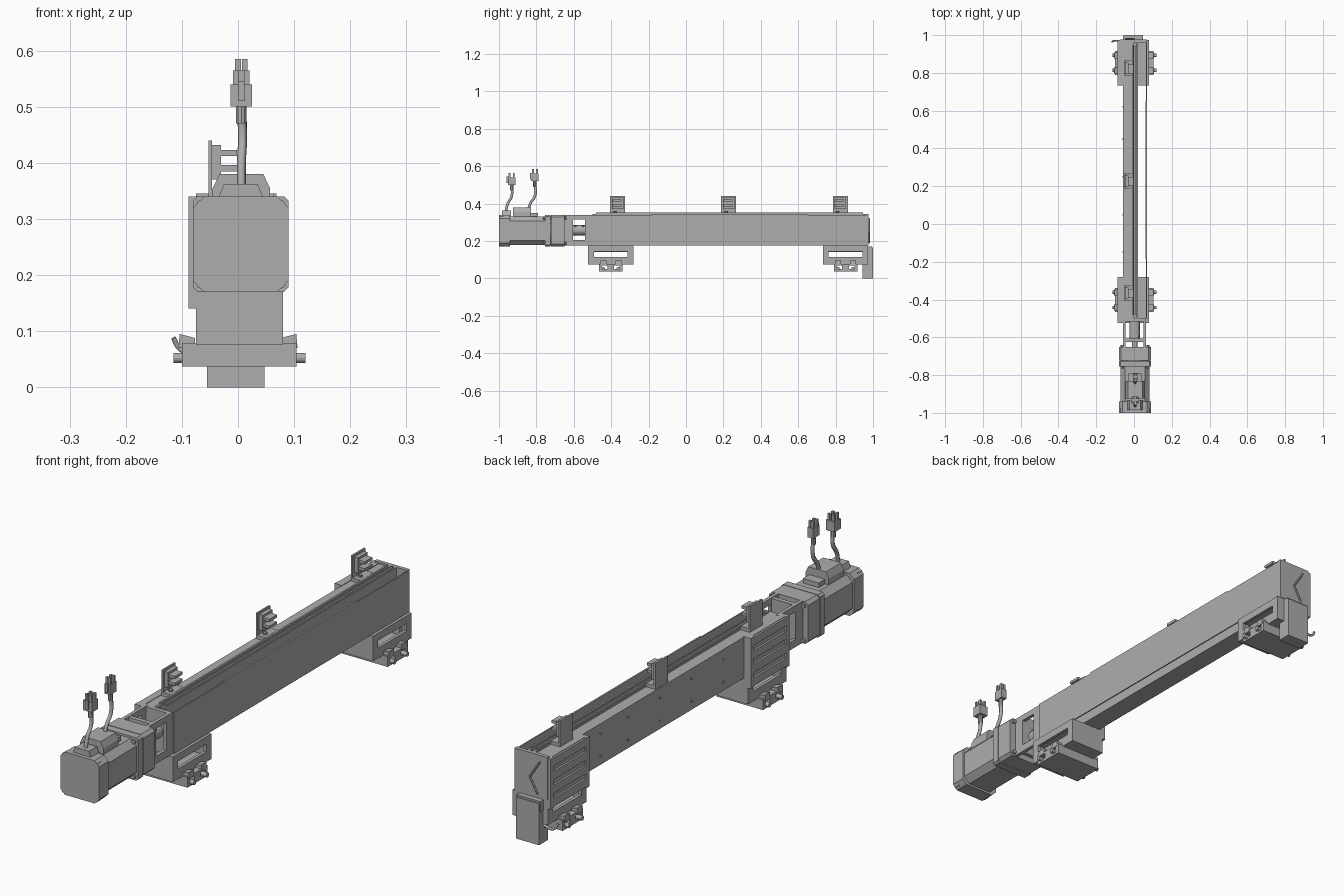
import bpy, bmesh, math
from mathutils import Vector

cube = bpy.data.objects.get("Cube")
if cube:
    bpy.data.objects.remove(cube, do_unlink=True)

grey = bpy.data.materials.new("machine grey")
grey.use_nodes = True
grey.diffuse_color = (0.42, 0.42, 0.42, 1)
grey.node_tree.nodes["Principled BSDF"].inputs["Base Color"].default_value = (0.42, 0.42, 0.42, 1)


def finish(name, bm):
    bmesh.ops.recalc_face_normals(bm, faces=bm.faces)
    mesh = bpy.data.meshes.new(name)
    bm.to_mesh(mesh)
    bm.free()
    mesh.materials.append(grey)
    ob = bpy.data.objects.new(name, mesh)
    bpy.context.collection.objects.link(ob)
    return ob


def box(name, x, y, z):
    """Box from three (low, high) ranges."""
    bm = bmesh.new()
    bmesh.ops.create_cube(bm, size=1)
    for v in bm.verts:
        v.co = [r[0] + (c + 0.5) * (r[1] - r[0]) for c, r in zip(v.co, (x, y, z))]
    return finish(name, bm)


def prism(name, points, y0, y1):
    """Extrude an x-z outline along y."""
    bm = bmesh.new()
    face = bm.faces.new([bm.verts.new((x, y0, z)) for x, z in points])
    out = bmesh.ops.extrude_face_region(bm, geom=[face])
    moved = [v for v in out["geom"] if isinstance(v, bmesh.types.BMVert)]
    bmesh.ops.translate(bm, verts=moved, vec=(0, y1 - y0, 0))
    return finish(name, bm)


def chamfered(name, x, z, c, y0, y1):
    (a, b), (d, e) = x, z
    prism(name, [(a + c, d), (b - c, d), (b, d + c), (b, e - c),
                 (b - c, e), (a + c, e), (a, e - c), (a, d + c)], y0, y1)


def rod(name, start, end, r, sides=12, r2=None):
    a, b = Vector(start), Vector(end)
    bm = bmesh.new()
    bmesh.ops.create_cone(bm, cap_ends=True, segments=sides, radius1=r,
                          radius2=r if r2 is None else r2, depth=(b - a).length)
    bm.transform((b - a).to_track_quat('Z', 'Y').to_matrix().to_4x4())
    bmesh.ops.translate(bm, verts=bm.verts, vec=(a + b) / 2)
    return finish(name, bm)


def cable(name, points, r):
    curve = bpy.data.curves.new(name, 'CURVE')
    curve.dimensions = '3D'
    curve.bevel_depth = r
    curve.bevel_resolution = 1
    curve.resolution_u = 5
    curve.use_fill_caps = True
    s = curve.splines.new('BEZIER')
    s.bezier_points.add(len(points) - 1)
    for p, co in zip(s.bezier_points, points):
        p.co = co
        p.handle_left_type = p.handle_right_type = 'AUTO'
    curve.materials.append(grey)
    ob = bpy.data.objects.new(name, curve)
    bpy.context.collection.objects.link(ob)


def window(name, x, y, z, hy, hz):
    """Plate facing x with a rectangular opening."""
    box(name + "_front", x, (y[0], hy[0]), z)
    box(name + "_back", x, (hy[1], y[1]), z)
    box(name + "_lower", x, hy, (z[0], hz[0]))
    box(name + "_upper", x, hy, (hz[1], z[1]))


# Beam with a grooved top, standing clear of its thin side cover
prism("beam", [(-0.058, 0.175), (0.022, 0.175), (0.022, 0.345), (0.012, 0.345), (0.012, 0.325),
               (0.0, 0.325), (0.0, 0.345), (-0.012, 0.345), (-0.012, 0.338), (-0.058, 0.338)],
      -0.5, 0.965)
box("belt", (0.001, 0.011), (-0.48, 0.94), (0.32, 0.337))
for x in (-0.01, 0.014):
    box("top_rail", (x, x + 0.007), (-0.48, 0.945), (0.34, 0.353))
box("side_cover", (0.064, 0.069), (-0.5, 0.97), (0.175, 0.34))
box("cover_lip", (0.062, 0.069), (-0.185, 0.65), (0.338, 0.345))
box("end_plate", (-0.075, 0.069), (0.962, 0.977), (0.175, 0.345))
for y in (-0.15, 0.05, 0.25, 0.45, 0.62):
    for z in (0.21, 0.3):
        rod("side_screw", (-0.062, y, z), (-0.057, y, z), 0.004, 8)

# End drop box with its fasteners and small lead
box("end_box", (-0.055, 0.047), (0.945, 1.0), (0.0, 0.165))
box("end_box_lid", (-0.058, 0.047), (0.975, 0.995), (0.13, 0.172))
for x in (-0.03, 0.025):
    rod("end_screw", (x, 0.98, 0.15), (x, 1.0, 0.15), 0.007, 8)
rod("end_brace", (-0.045, 0.98, 0.32), (0.0, 0.98, 0.25), 0.004, 6)
rod("end_brace", (0.0, 0.98, 0.25), (-0.035, 0.98, 0.19), 0.004, 6)
cable("end_lead", [(-0.05, 0.97, 0.07), (-0.09, 0.97, 0.062), (-0.105, 0.97, 0.07),
                   (-0.115, 0.965, 0.088)], 0.005)

# Two supports: slotted back plate, hollow foot and cross carriage
for yc in (-0.402, 0.853):
    lo, hi = yc - 0.121, yc + 0.121
    box("back_plate", (-0.08, -0.056), (lo, hi), (0.14, 0.34))
    for z in (0.145, 0.198, 0.252, 0.306):
        box("back_plate_rib", (-0.088, -0.079), (lo + 0.02, hi - 0.02), (z, z + 0.032))
    for y in (lo, hi - 0.02):
        box("back_plate_edge", (-0.088, -0.079), (y, y + 0.02), (0.14, 0.34))
    for x in (-0.075, 0.068):
        window("foot_side", (x, x + 0.012), (lo, hi), (0.075, 0.175),
               (yc - 0.09, yc + 0.09), (0.115, 0.145))
    for y in (lo, hi - 0.012):
        box("foot_wall", (-0.064, 0.069), (y, y + 0.012), (0.075, 0.175))
    box("foot_top", (-0.064, 0.069), (lo, hi), (0.16, 0.175))
    box("foot_floor", (-0.064, 0.069), (lo, hi), (0.075, 0.09))
    # Carriage with through openings
    box("carriage_bottom", (-0.1, 0.104), (yc - 0.063, yc + 0.063), (0.037, 0.05))
    box("carriage_top", (-0.1, 0.104), (yc - 0.063, yc + 0.063), (0.068, 0.078))
    for dy, w in ((-0.055, 0.008), (0, 0.018), (0.055, 0.008)):
        box("carriage_post", (-0.1, 0.104), (yc + dy - w, yc + dy + w), (0.048, 0.07))
    for dy in (-0.04, 0.04):
        rod("cross_rod", (-0.115, yc + dy, 0.052), (0.12, yc + dy, 0.052), 0.009)
        for s in (-1, 1):
            prism("clamp_tab", [(s * 0.077, 0.07), (s * 0.106, 0.07), (s * 0.104, 0.095),
                                (s * 0.077, 0.088)], yc + dy - 0.016, yc + dy + 0.016)

# Three sensor brackets along the top
for yc in (-0.365, 0.228, 0.825):
    box("bracket_plate", (-0.053, -0.046), (yc - 0.04, yc + 0.04), (0.335, 0.44))
    box("bracket_foot", (-0.053, -0.012), (yc - 0.04, yc + 0.04), (0.335, 0.352))
    box("sensor_body", (-0.047, -0.03), (yc - 0.03, yc + 0.03), (0.37, 0.432))
    for z in (0.385, 0.412):
        box("sensor_arm", (-0.031, -0.002), (yc - 0.028, yc + 0.02), (z, z + 0.011))
    rod("bracket_screw", (-0.03, yc - 0.015, 0.35), (-0.03, yc - 0.015, 0.36), 0.008, 8)

# Coupling housing, open at the sides, top and bottom
for x in (-0.058, 0.05):
    window("coupling_side", (x, x + 0.014), (-0.652, -0.5), (0.175, 0.34),
           (-0.605, -0.54), (0.205, 0.315))
for y in (-0.625, -0.515):
    box("coupling_wall", (-0.045, 0.051), (y, y + 0.018), (0.175, 0.338))
rod("coupling", (0.004, -0.61, 0.257), (0.004, -0.515, 0.257), 0.028, 20)
rod("coupling_shaft", (0.004, -0.66, 0.257), (0.004, -0.5, 0.257), 0.014, 16)
for y in (-0.592, -0.55):
    rod("clamp_screw", (0.02, y, 0.235), (0.02, y, 0.284), 0.006, 8)

# Motor: front cap, body, mounting flange
chamfered("motor_cap", (-0.08, 0.09), (0.17, 0.34), 0.02, -1.0, -0.94)
chamfered("motor_body", (-0.072, 0.082), (0.178, 0.332), 0.025, -0.945, -0.73)
chamfered("flange_plate", (-0.08, 0.09), (0.17, 0.34), 0.008, -0.755, -0.725)
chamfered("gear_flange", (-0.08, 0.09), (0.172, 0.34), 0.012, -0.722, -0.65)
rod("flange_neck", (0.005, -0.735, 0.255), (0.005, -0.715, 0.255), 0.07, 24)
for x in (-0.064, 0.074):
    for z in (0.186, 0.324):
        rod("cap_screw", (x, -1.0, z), (x, -0.975, z), 0.011, 8)
        rod("flange_screw", (x, -0.765, z), (x, -0.64, z), 0.008, 8)

# Connector humps on the motor
prism("rear_hump", [(-0.045, 0.325), (0.057, 0.325), (0.057, 0.355), (0.045, 0.38),
                    (-0.033, 0.38), (-0.045, 0.355)], -0.925, -0.83)
prism("front_hump", [(-0.04, 0.325), (0.05, 0.325), (0.035, 0.362), (-0.025, 0.362)], -0.985, -0.935)
box("hump_step", (-0.03, 0.04), (-0.832, -0.79), (0.325, 0.35))

# Leads rising to plugs
for name, y0, y1, px, pz, w in (("power", -0.965, -0.932, 0.006, 0.5, 0.019),
                                ("signal", -0.845, -0.808, 0.006, 0.52, 0.012)):
    cable(name + "_lead", [(0.006, y0, 0.35), (0.006, y0 + 0.012, 0.4),
                           (0.008, y1, 0.44), (px, y1, pz)], 0.008)
    rod(name + "_sleeve", (px, y1, pz - 0.03), (px, y1, pz + 0.005), 0.01, 10)
    box(name + "_plug", (px - w, px + w), (y1 - 0.02, y1 + 0.02), (pz, pz + 0.04))
    for dx in (-0.5, 0.5):
        for dy in (-0.011, 0.011):
            box(name + "_pin", (px + dx * w - 0.005, px + dx * w + 0.005),
                (y1 + dy - 0.005, y1 + dy + 0.005), (pz + 0.035, pz + 0.065))
    box(name + "_latch", (px - 0.006, px + 0.006), (y1 - 0.027, y1 - 0.018), (pz + 0.01, pz + 0.045))
